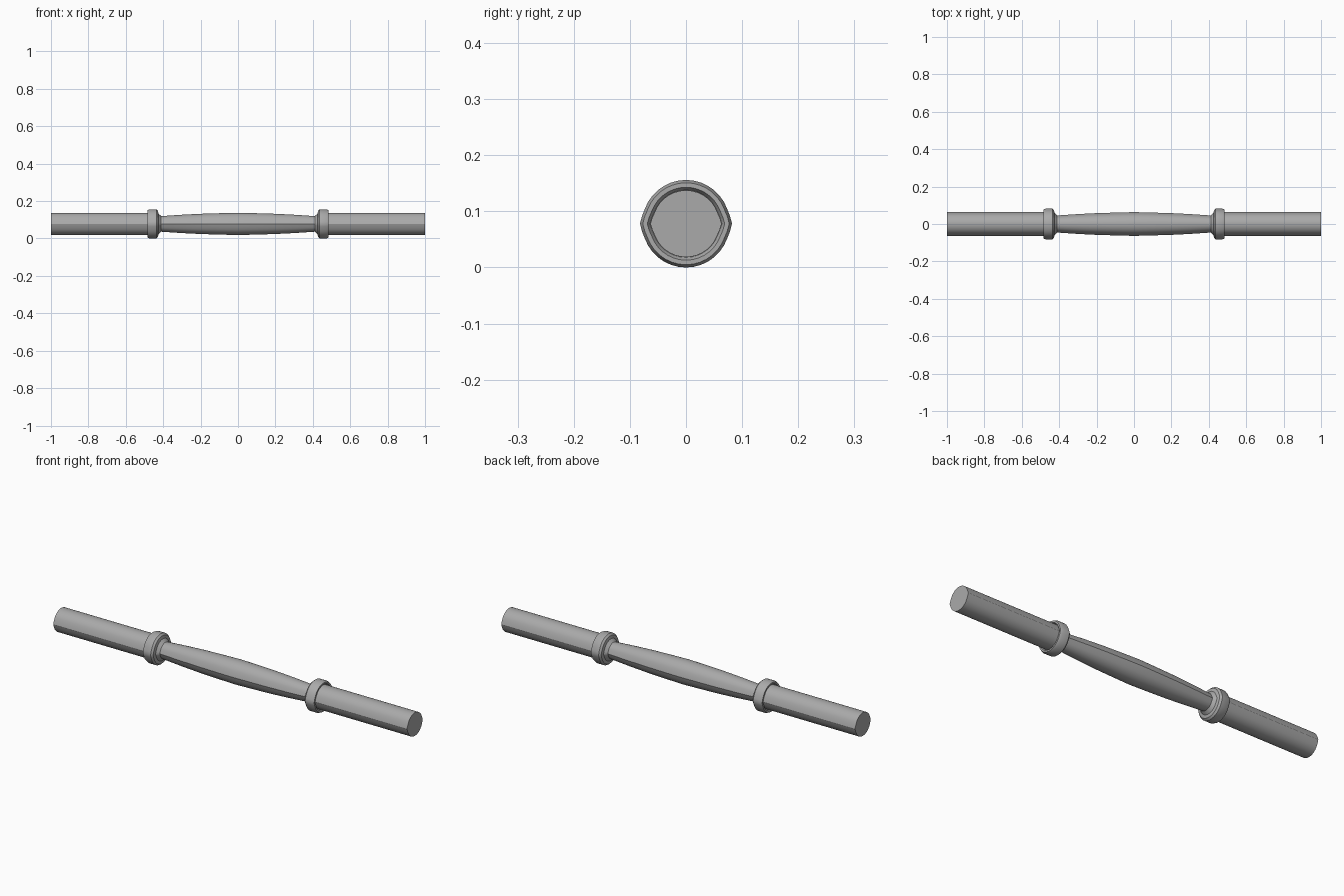
import bpy, bmesh, math

cube = bpy.data.objects.get("Cube")
if cube:
    bpy.data.objects.remove(cube, do_unlink=True)

SIDES = 36
AXIS_Z = 0.078

steel = bpy.data.materials.new("steel grey")
steel.use_nodes = True
colour = (0.4, 0.4, 0.4, 1)
steel.diffuse_color = colour
steel.node_tree.nodes["Principled BSDF"].inputs["Base Color"].default_value = colour


def section(radius):
    """Round section with a slight swelling along each side."""
    points = []
    for i in range(SIDES):
        a = math.tau * i / SIDES
        swell = 0.004 * max(0, 1 - abs(math.sin(a)) / 0.3)
        r = radius + swell
        points.append((r * math.cos(a), AXIS_Z + r * math.sin(a)))
    return points


def loft(name, profile):
    """Skin sections along x from (x, radius) pairs, capped at both ends."""
    bm = bmesh.new()
    rings = [[bm.verts.new((x, y, z)) for y, z in section(r)] for x, r in profile]
    for a, b in zip(rings, rings[1:]):
        for i in range(SIDES):
            j = (i + 1) % SIDES
            bm.faces.new((a[i], a[j], b[j], b[i]))
    bm.faces.new(rings[0])
    bm.faces.new(rings[-1])
    bmesh.ops.recalc_face_normals(bm, faces=bm.faces)
    mesh = bpy.data.meshes.new(name)
    bm.to_mesh(mesh)
    bm.free()
    mesh.materials.append(steel)
    obj = bpy.data.objects.new(name, mesh)
    bpy.context.collection.objects.link(obj)
    bpy.ops.object.select_all(action="DESELECT")
    obj.select_set(True)
    bpy.context.view_layer.objects.active = obj
    bpy.ops.object.shade_smooth_by_angle(angle=math.radians(32))


# Handle swelling towards the middle
half = [(0.42, 0.041), (0.3, 0.049), (0.2, 0.054), (0.1, 0.057)]
loft("grip", [(-x, r) for x, r in half] + [(0, 0.0595)]
     + [(x, r) for x, r in reversed(half)])

# Sleeves and bevelled collars on both ends
collar = [(0.41, 0.041), (0.425, 0.055), (0.428, 0.07), (0.437, 0.078),
          (0.473, 0.078), (0.484, 0.073), (0.484, 0.065), (0.475, 0.06)]
for side, sign in (("left", 1), ("right", -1)):
    loft(side + "_sleeve", [(sign * 0.46, 0.0595), (sign, 0.0595)])
    loft(side + "_collar", [(sign * x, r) for x, r in collar])
